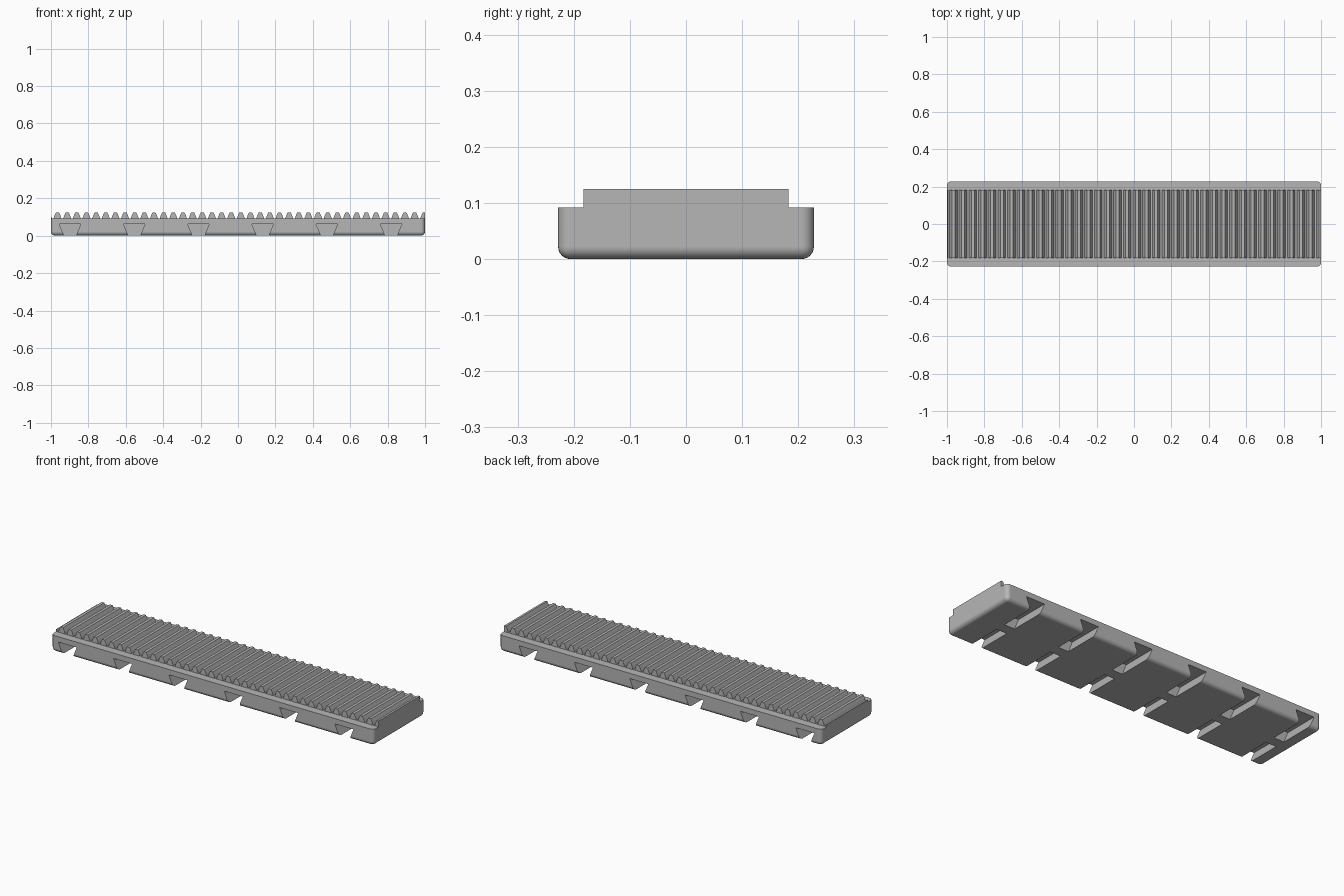
import bpy, bmesh
from mathutils import Vector

if "Cube" in bpy.data.objects:
    bpy.data.objects.remove(bpy.data.objects["Cube"], do_unlink=True)

HALF_L, HALF_W, BODY_TOP = 1.0, 0.228, 0.092
TOOTH_TOP, TOOTH_HALF_W, PITCH = 0.125, 0.183, 0.0516

grey = bpy.data.materials.new("plain grey")
grey.use_nodes = True
colour = (0.47, 0.47, 0.47, 1)
grey.diffuse_color = colour
grey.node_tree.nodes["Principled BSDF"].inputs["Base Color"].default_value = colour


def add_object(name, bm):
    bmesh.ops.recalc_face_normals(bm, faces=bm.faces)
    mesh = bpy.data.meshes.new(name)
    bm.to_mesh(mesh)
    bm.free()
    mesh.materials.append(grey)
    obj = bpy.data.objects.new(name, mesh)
    bpy.context.collection.objects.link(obj)
    return obj


def make_active(obj):
    bpy.ops.object.select_all(action="DESELECT")
    obj.select_set(True)
    bpy.context.view_layer.objects.active = obj


def extrude_y(bm, faces, depth):
    new = bmesh.ops.extrude_face_region(bm, geom=faces)["geom"]
    verts = [v for v in new if isinstance(v, bmesh.types.BMVert)]
    bmesh.ops.translate(bm, verts=verts, vec=(0, depth, 0))


def profile_face(bm, points, y):
    return bm.faces.new([bm.verts.new((x, y, z)) for x, z in points])


# Base block: rounded underneath and at the upright corners, sharp on top
bm = bmesh.new()
bmesh.ops.create_cube(bm, size=1)
for v in bm.verts:
    v.co = Vector((v.co.x * 2 * HALF_L, v.co.y * 2 * HALF_W, (v.co.z + 0.5) * BODY_TOP))
rounded = [e for e in bm.edges if min(v.co.z for v in e.verts) < 0.01]
bmesh.ops.bevel(bm, geom=rounded, offset=0.022, segments=6, profile=0.5, affect="EDGES")
body = add_object("base_block", bm)

# Dovetail slots entering from both long sides, with a solid stop in the middle
bm = bmesh.new()
for i in range(6):
    cx = -0.898 + i * 0.3433
    section = [(cx - 0.0575, 0.062), (cx + 0.0575, 0.062),
               (cx + 0.0237, -0.02), (cx - 0.0237, -0.02)]
    for start in (-0.3, 0.03):
        extrude_y(bm, [profile_face(bm, section, start)], 0.27)
cutter = add_object("slot_cutter", bm)
cutter.hide_render = True

cut = body.modifiers.new("slots", "BOOLEAN")
cut.operation = "DIFFERENCE"
cut.solver = "EXACT"
cut.object = cutter
make_active(body)
bpy.ops.object.modifier_apply(modifier=cut.name)
bpy.data.objects.remove(cutter, do_unlink=True)
make_active(body)
bpy.ops.object.shade_smooth_by_angle()
weighted = body.modifiers.new("clean shading", "WEIGHTED_NORMAL")
weighted.keep_sharp = True

# Toothed rack: one repeated tooth profile trimmed flush with the block ends
bm = bmesh.new()
root = BODY_TOP + 0.0008
points = []
for i in range(-1, 40):
    cx = -0.965 + i * PITCH
    points += [(cx - 0.021, root), (cx - 0.0155, 0.108), (cx - 0.008, TOOTH_TOP),
               (cx + 0.008, TOOTH_TOP), (cx + 0.0155, 0.108), (cx + 0.021, root)]
points += [(points[-1][0], BODY_TOP - 0.001), (points[0][0], BODY_TOP - 0.001)]
profile_face(bm, points, -TOOTH_HALF_W)
for side in (-1, 1):
    bmesh.ops.bisect_plane(bm, geom=bm.verts[:] + bm.edges[:] + bm.faces[:],
                           plane_co=(side * HALF_L, 0, 0), plane_no=(side, 0, 0),
                           clear_outer=True)
extrude_y(bm, bm.faces[:], 2 * TOOTH_HALF_W)
add_object("toothed_rack", bm)
